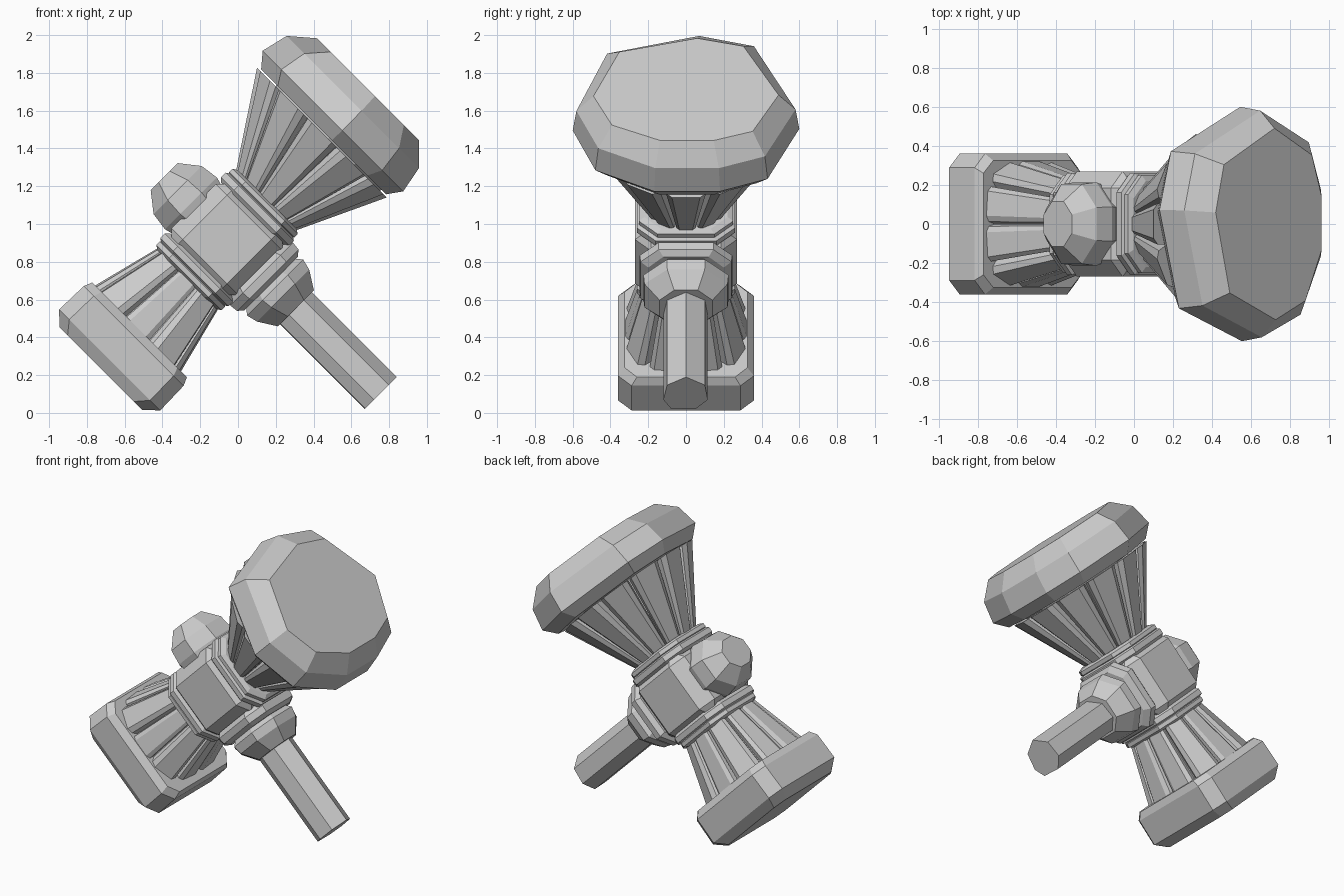
import bpy, bmesh
from math import sqrt, cos, sin, pi

if "Cube" in bpy.data.objects:
    bpy.data.objects.remove(bpy.data.objects["Cube"])

R = sqrt(2)

# Tilted frame: a = along the head, b = along the handle, y = depth
def place(a, b, y):
    return (-0.058 + (a + b) / R, y, 0.918 + (a - b) / R)

def add_rings(bm, rings):
    vs = [[bm.verts.new(p) for p in ring] for ring in rings]
    n = len(vs[0])
    for lo, hi in zip(vs, vs[1:]):
        for i in range(n):
            j = (i + 1) % n
            bm.faces.new((lo[i], lo[j], hi[j], hi[i]))
    bm.faces.new(vs[0][::-1])
    bm.faces.new(vs[-1])

def finish(name, bm):
    bmesh.ops.recalc_face_normals(bm, faces=bm.faces[:])
    me = bpy.data.meshes.new(name)
    bm.to_mesh(me)
    bm.free()
    ob = bpy.data.objects.new(name, me)
    bpy.context.collection.objects.link(ob)
    return ob

# Loft a section (y, other) through stations (t, scale_y, scale_other)
def loft(name, axis, section, stations):
    bm = bmesh.new()
    rings = []
    for t, sy, so in stations:
        if axis == 'a':
            rings.append([place(t, q * so, p * sy) for p, q in section])
        else:
            rings.append([place(q * so, t, p * sy) for p, q in section])
    add_rings(bm, rings)
    return finish(name, bm)

def chamfered(c):
    return [(1, -c), (1, c), (c, 1), (-c, 1), (-1, c), (-1, -c), (-c, -1), (c, -1)]

def super_r(th, k):
    return (abs(cos(th)) ** k + abs(sin(th)) ** k) ** (-1 / k)

# Flared neck made of separate tapering ribs around the head axis
def ribs(name, n, offset, a0, r0, a1, r1, k, shift=0):
    bm = bmesh.new()
    half = pi / n * .97
    for i in range(n):
        th = 2 * pi * (i + offset) / n
        rings = []
        for a, r, s in ((a0, r0, 0), (a1, r1, shift)):
            ring = []
            for da, rr in ((-1, .84), (-.9, .95), (-.6, 1), (.6, 1), (.9, .95), (1, .84)):
                t = th + da * half
                q = r * rr * super_r(t, k)
                ring.append(place(a, q * cos(t) + s, q * sin(t)))
            ring.append(place(a, r * .3 * cos(th) + s, r * .3 * sin(th)))
            rings.append(ring)
        add_rings(bm, rings)
    return finish(name, bm)

# Central block with wide chamfers
bm = bmesh.new()
bmesh.ops.create_cube(bm, size=2)
for v in bm.verts:
    v.co = (v.co.x * .25, v.co.y * .27, v.co.z * .25)
bmesh.ops.bevel(bm, geom=bm.edges[:], offset=.085, segments=1, affect='EDGES')
for v in bm.verts:
    a, y, b = v.co
    v.co = place(a, b, y)
finish("center_block", bm)

# Banding collars on both sides of the block
for s, label in ((1, "upper"), (-1, "lower")):
    loft(label + "_inner_collar", 'a', chamfered(.62),
         [(s * .19, .24, .235), (s * .21, .26, .255), (s * .245, .26, .255), (s * .255, .24, .24)])
    loft(label + "_outer_collar", 'a', chamfered(.6),
         [(s * .245, .23, .23), (s * .26, .25, .245), (s * .285, .25, .245), (s * .30, .22, .22)])

# Flared necks with solid cores
ribs("upper_ribs", 12, 0, .29, .225, .755, .49, 2.1, -.045)
ribs("lower_ribs", 10, .5, -.285, .225, -.70, .33, 3.5)
circle = [(sin(i * pi / 6), cos(i * pi / 6)) for i in range(12)]
loft("upper_core", 'a', circle, [(.25, .18, .18), (.78, .41, .40)])
loft("lower_core", 'a', chamfered(.6), [(-.25, .18, .18), (-.72, .28, .28)])

# Large uneven faceted striking head
big = [(.12, -.98), (.62, -.84), (1, .02), (.72, .66), (.3, .82), (-.28, .82),
       (-.8, .55), (-1, .04), (-.72, -.74)]
loft("large_head", 'a', big,
     [(.765, .52, .52), (.84, .60, .585), (.985, .58, .55), (1.09, .49, .425)])

# Small square striking head
small = [(p, q * .97 + .03) for p, q in chamfered(.8)]
loft("small_head", 'a', small,
     [(-.665, .325, .365), (-.71, .36, .385), (-.89, .36, .39), (-.955, .315, .32)])

# Rear knob
loft("knob", 'b', [(sin((i + .5) * pi / 4) * 1.05, cos((i + .5) * pi / 4)) for i in range(8)],
     [(-.20, .20, .19), (-.27, .22, .21), (-.37, .21, .195), (-.47, .12, .11)])

# Handle rings and grip
loft("handle_ring", 'b', chamfered(.6),
     [(.23, .22, .22), (.26, .245, .235), (.305, .24, .23), (.33, .2, .2)])
loft("handle_socket", 'b', chamfered(.45),
     [(.31, .18, .17), (.36, .225, .21), (.42, .22, .195), (.515, .14, .135)])
loft("handle", 'b', [(0, .12), (.1, .06), (.115, -.05), (.05, -.12),
                     (-.08, -.115), (-.12, -.05), (-.1, .06)],
     [(.3, 1, 1), (1.15, 1, 1)])
